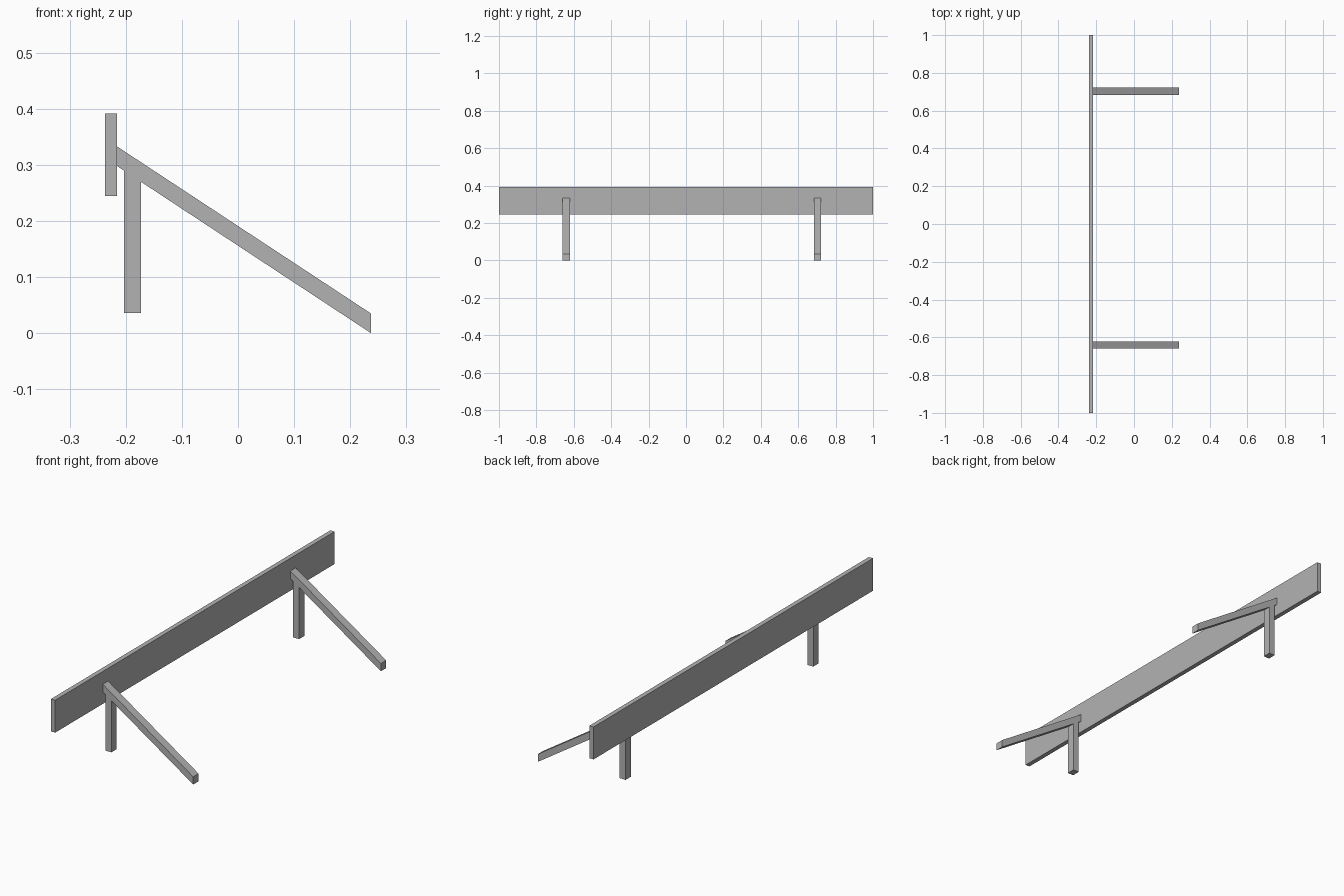
import bpy
import bmesh

cube = bpy.data.objects.get("Cube")
if cube:
    bpy.data.objects.remove(cube, do_unlink=True)

grey = bpy.data.materials.new("plain_grey")
grey.use_nodes = True
colour = (0.45, 0.45, 0.45, 1)
grey.diffuse_color = colour
grey.node_tree.nodes["Principled BSDF"].inputs["Base Color"].default_value = colour


def extrude_profile(name, profile, y_centre, depth):
    """Extrude an XZ outline along Y, centred on y_centre."""
    bm = bmesh.new()
    face = bm.faces.new([bm.verts.new((x, y_centre - depth / 2, z)) for x, z in profile])
    grown = bmesh.ops.extrude_face_region(bm, geom=[face])["geom"]
    verts = [v for v in grown if isinstance(v, bmesh.types.BMVert)]
    bmesh.ops.translate(bm, verts=verts, vec=(0, depth, 0))
    bmesh.ops.recalc_face_normals(bm, faces=bm.faces)
    mesh = bpy.data.meshes.new(name)
    bm.to_mesh(mesh)
    bm.free()
    mesh.materials.append(grey)
    obj = bpy.data.objects.new(name, mesh)
    bpy.context.collection.objects.link(obj)
    return obj


BOARD_BACK, BOARD_FRONT, BRACE_END = -0.237, -0.216, 0.237
POST_BACK, POST_FRONT, POST_FOOT = -0.203, -0.173, 0.036
BRACE_TOP, BRACE_HEIGHT, WIDTH = 0.333, 0.035, 0.038
SLOPE = (BRACE_TOP - BRACE_HEIGHT) / (BRACE_END - BOARD_FRONT)


def underside(x):
    """Height of the sloping brace's lower face."""
    return SLOPE * (BRACE_END - x)


# Long upright board
extrude_profile("long_board", [(BOARD_BACK, 0.244), (BOARD_FRONT, 0.244),
                               (BOARD_FRONT, 0.391), (BOARD_BACK, 0.391)], 0, 2)

# Two supports, each a sloping brace on a mitred post
for side, y in (("front", -0.64), ("back", 0.703)):
    extrude_profile(side + "_brace", [(BOARD_FRONT, underside(BOARD_FRONT)), (BRACE_END, 0),
                                      (BRACE_END, BRACE_HEIGHT), (BOARD_FRONT, BRACE_TOP)], y, WIDTH)
    extrude_profile(side + "_post", [(POST_BACK, POST_FOOT), (POST_FRONT, POST_FOOT),
                                     (POST_FRONT, underside(POST_FRONT)),
                                     (POST_BACK, underside(POST_BACK))], y, WIDTH)
